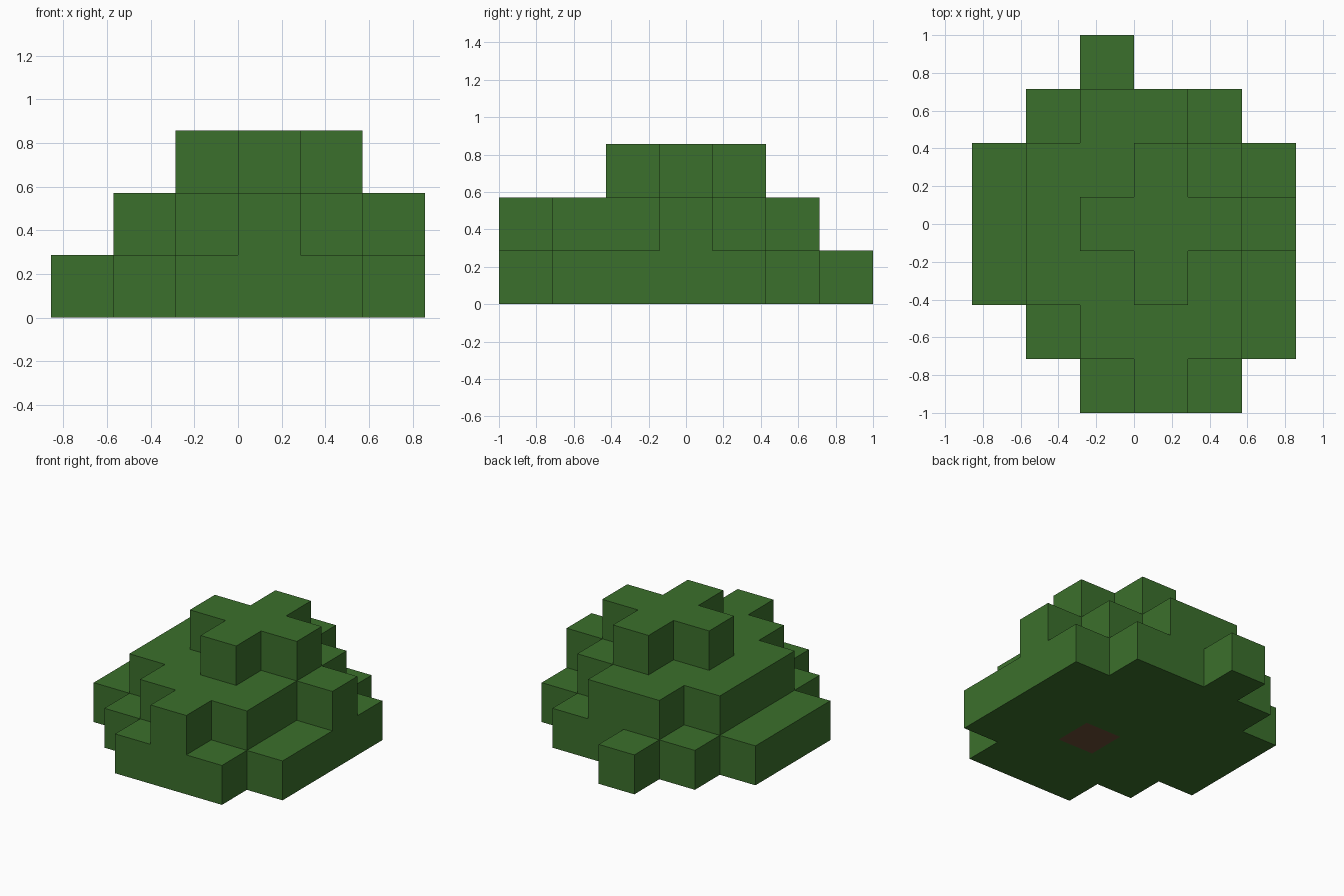
import bpy
import bmesh
import math
from mathutils import Vector

cube = bpy.data.objects.get("Cube")
if cube:
    bpy.data.objects.remove(cube, do_unlink=True)

UNIT = 2 / 7  # edge of one block
ORIGIN = Vector((-3 * UNIT, -1, 0))

# Each layer lists the (first, last) block along x for successive rows from the front
LAYERS = [
    (0, [(2, 4), (1, 5), (0, 5), (0, 5), (0, 5), (1, 4), (2, 2)]),
    (0, [(3, 3), (2, 4), (1, 4), (1, 5), (1, 4), (2, 3)]),
    (2, [(3, 3), (2, 4), (3, 3)]),
]
TRUNK = (3, 2, 0)


def make_material(name, colour):
    mat = bpy.data.materials.new(name)
    mat.use_nodes = True
    mat.diffuse_color = (*colour, 1)
    mat.node_tree.nodes["Principled BSDF"].inputs["Base Color"].default_value = (*colour, 1)
    return mat


def add_side(bm, cell, axis, sign):
    """Add one outward-facing square of a block."""
    centre = ORIGIN + (Vector(cell) + Vector((0.5, 0.5, 0.5))) * UNIT
    n, u, v = Vector(), Vector(), Vector()
    n[axis] = sign
    u[(axis + 1) % 3] = 1
    v[(axis + 2) % 3] = sign
    corners = [n - u - v, n + u - v, n + u + v, n - u + v]
    return bm.faces.new([bm.verts.new(centre + c * UNIT / 2) for c in corners])


# Blocks filled by the leaves
cells = set()
for z, (first_row, rows) in enumerate(LAYERS):
    for y, (start, end) in enumerate(rows, first_row):
        cells.update((x, y, z) for x in range(start, end + 1))

# Outer skin only, with the trunk end showing on the underside
bm = bmesh.new()
for cell in sorted(cells):
    for axis in range(3):
        for sign in (-1, 1):
            neighbour = list(cell)
            neighbour[axis] += sign
            if tuple(neighbour) not in cells:
                face = add_side(bm, cell, axis, sign)
                face.material_index = int(cell == TRUNK and axis == 2)

# Weld the squares and merge flat areas
bmesh.ops.remove_doubles(bm, verts=bm.verts, dist=0.001)
bmesh.ops.dissolve_limit(bm, angle_limit=math.radians(1), verts=bm.verts,
                         edges=bm.edges, delimit={'MATERIAL'})

mesh = bpy.data.meshes.new("leafy_bush")
bm.to_mesh(mesh)
bm.free()
mesh.materials.append(make_material("leaf_green", (0.044, 0.162, 0.025)))
mesh.materials.append(make_material("trunk_brown", (0.144, 0.076, 0.037)))
bpy.context.collection.objects.link(bpy.data.objects.new("leafy_bush", mesh))
